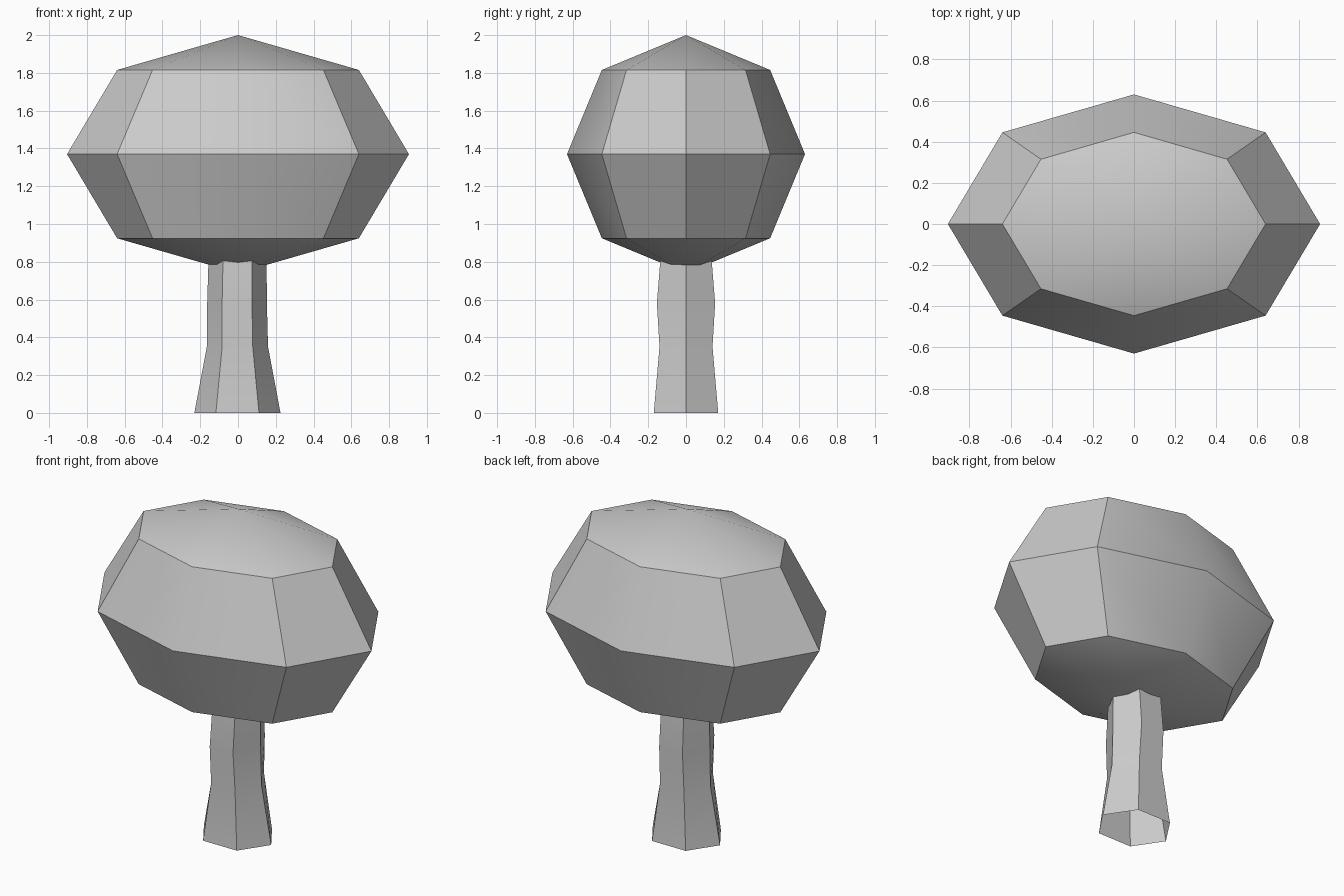
import bpy
import bmesh
from math import cos, sin, radians

cube = bpy.data.objects.get("Cube")
if cube:
    bpy.data.objects.remove(cube, do_unlink=True)

# One plain grey for the whole tree
grey = bpy.data.materials.new("plain_grey")
grey.use_nodes = True
GREY = (0.6, 0.6, 0.6, 1.0)
grey.diffuse_color = GREY
grey.node_tree.nodes["Principled BSDF"].inputs["Base Color"].default_value = GREY


def add_object(name, bm):
    """Turn a bmesh into a grey object, smooth except at sharp edges."""
    bmesh.ops.recalc_face_normals(bm, faces=bm.faces)
    mesh = bpy.data.meshes.new(name)
    bm.to_mesh(mesh)
    bm.free()
    mesh.materials.append(grey)
    obj = bpy.data.objects.new(name, mesh)
    bpy.context.collection.objects.link(obj)
    bpy.ops.object.select_all(action='DESELECT')
    obj.select_set(True)
    bpy.context.view_layer.objects.active = obj
    bpy.ops.object.shade_smooth_by_angle(angle=radians(30))
    return obj


# Crown: coarse sphere stretched sideways
bm = bmesh.new()
bmesh.ops.create_uvsphere(bm, u_segments=8, v_segments=4, radius=1)
bmesh.ops.scale(bm, vec=(0.905, 0.63, 0.63), verts=bm.verts)
bmesh.ops.translate(bm, vec=(0, 0, 1.37), verts=bm.verts)
add_object("crown", bm)

# Trunk: open six-sided tube, flared at the foot (z, x radius, y radius, x shift)
SECTIONS = [
    (0.0, 0.228, 0.197, -0.003),
    (0.35, 0.162, 0.162, -0.003),
    (0.58, 0.158, 0.178, -0.005),
    (0.85, 0.153, 0.153, -0.002),
]
bm = bmesh.new()
rings = []
for z, rx, ry, shift in SECTIONS:
    rings.append([bm.verts.new((shift + rx * cos(radians(60 * i)),
                                ry * sin(radians(60 * i)), z))
                  for i in range(6)])
for low, high in zip(rings, rings[1:]):
    for i in range(6):
        j = (i + 1) % 6
        bm.faces.new((low[i], low[j], high[j], high[i]))
add_object("trunk", bm)
